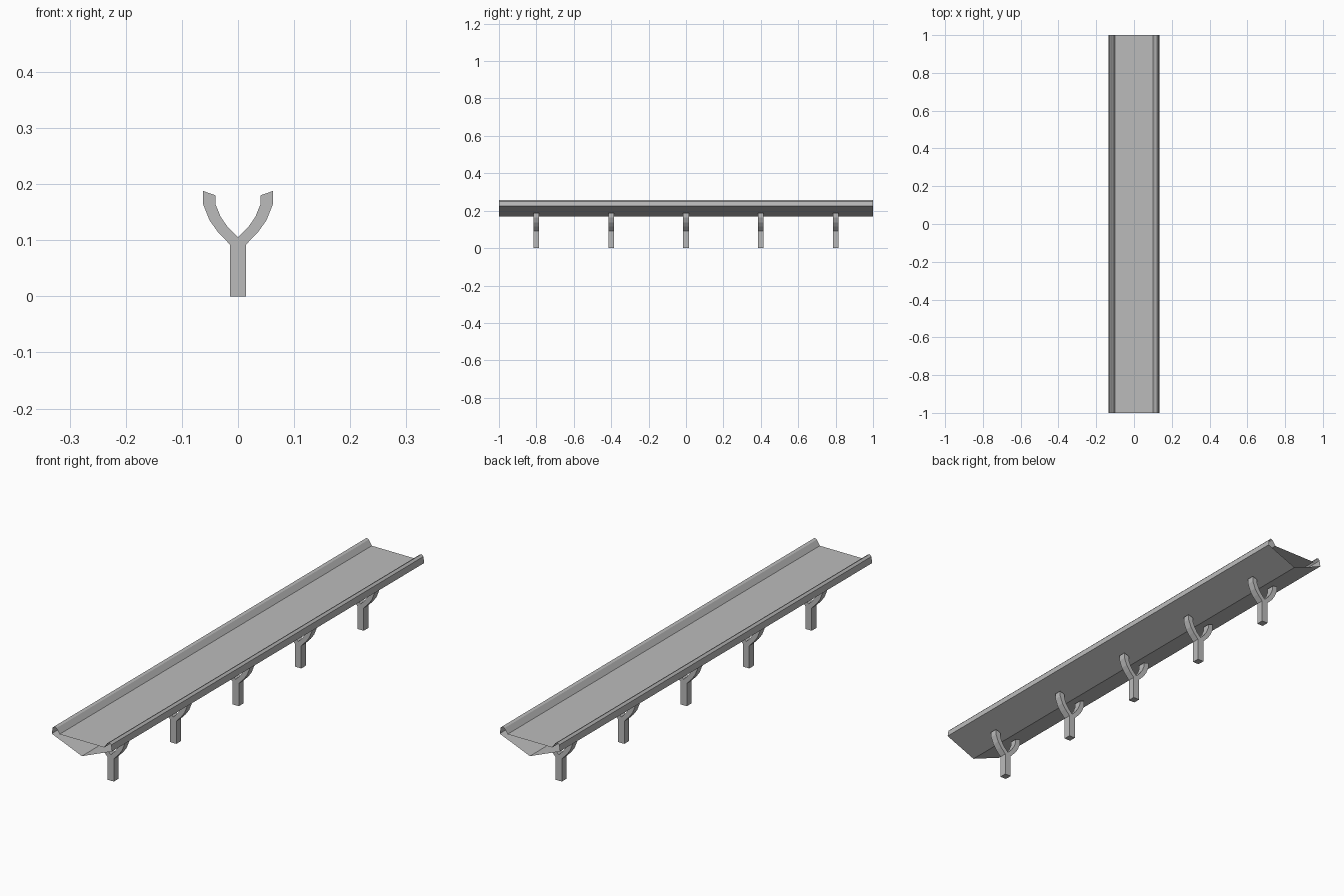
import bpy, bmesh

if "Cube" in bpy.data.objects:
    bpy.data.objects.remove(bpy.data.objects["Cube"])

grey = bpy.data.materials.new("plain grey")
grey.diffuse_color = (0.5, 0.5, 0.5, 1)
grey.use_nodes = True
grey.node_tree.nodes["Principled BSDF"].inputs["Base Color"].default_value = grey.diffuse_color


def extrude_profile(name, half, y0, y1, caps):
    """Mirror a half profile (x, z) running bottom to top and extrude it along y."""
    loop = half + [(-x, z) for x, z in reversed(half) if x > 0]
    bm = bmesh.new()
    a = [bm.verts.new((x, y0, z)) for x, z in loop]
    b = [bm.verts.new((x, y1, z)) for x, z in loop]
    n = len(loop)
    for i in range(n):
        j = (i + 1) % n
        bm.faces.new((a[i], a[j], b[j], b[i]))
    if caps:
        bm.faces.new(a[::-1])
        bm.faces.new(b)
    bmesh.ops.recalc_face_normals(bm, faces=bm.faces)
    me = bpy.data.meshes.new(name)
    bm.to_mesh(me)
    bm.free()
    me.materials.append(grey)
    ob = bpy.data.objects.new(name, me)
    bpy.context.collection.objects.link(ob)
    return ob


# Hollow trough: V underside, raised rims, flat top, open ends
trough = [(0, 0.17), (0.135, 0.225), (0.131, 0.25), (0.123, 0.258),
          (0.114, 0.253), (0.1, 0.232)]
extrude_profile("trough", trough, -1, 1, False)

# Forked legs under the trough
fork = [(0.014, 0), (0.014, 0.092), (0.036, 0.115), (0.051, 0.136),
        (0.0625, 0.165), (0.0625, 0.188), (0.04, 0.18), (0.04, 0.164),
        (0.031, 0.142), (0.018, 0.123), (0, 0.105)]
for i in range(5):
    y = -0.8 + 0.4 * i
    extrude_profile(f"forked_leg_{i + 1}", fork, y - 0.015, y + 0.015, True)
